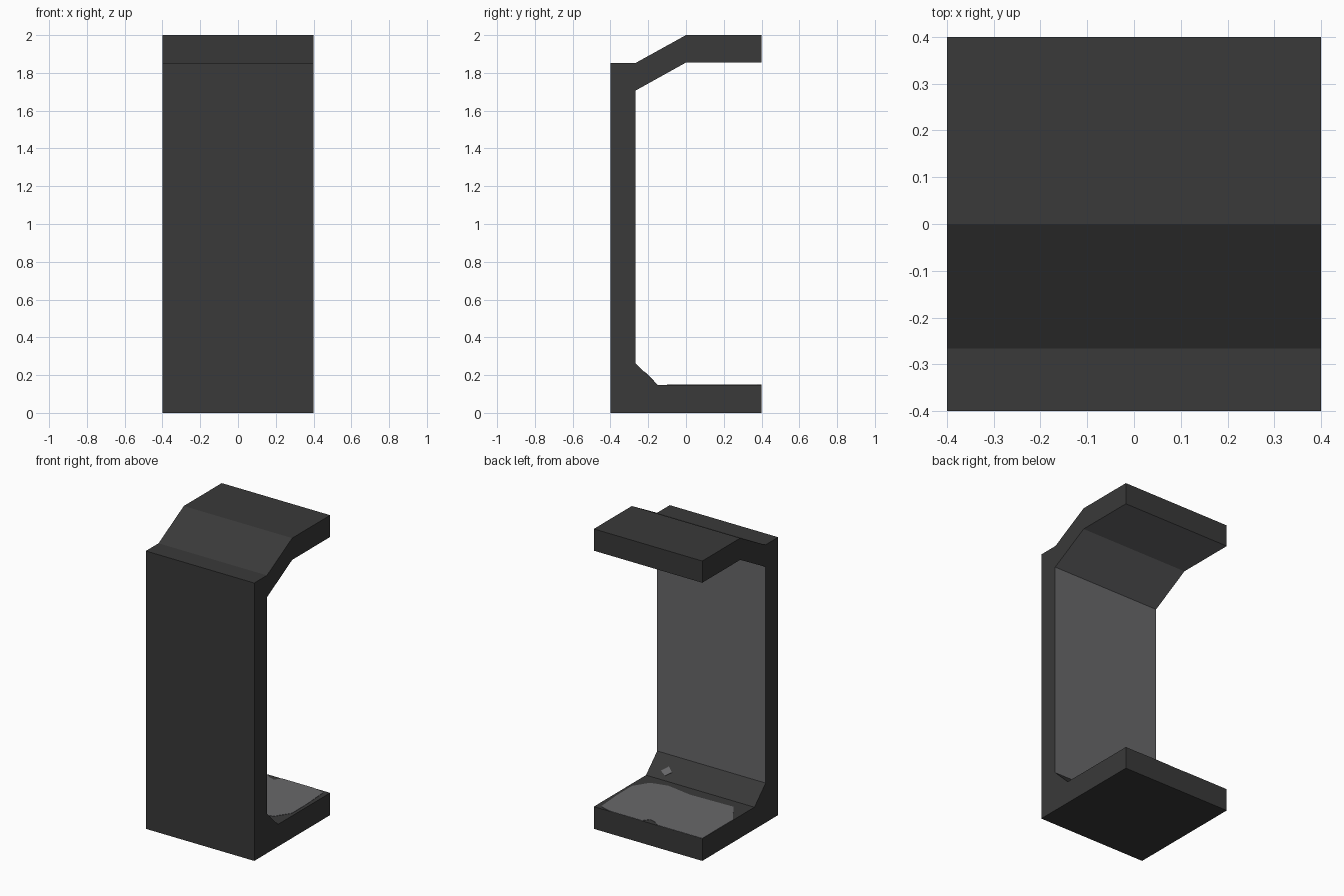
import bpy, bmesh
from mathutils import Vector

if "Cube" in bpy.data.objects:
    bpy.data.objects.remove(bpy.data.objects["Cube"])


def flat_colour(name, rgb):
    m = bpy.data.materials.new(name)
    m.diffuse_color = (*rgb, 1)
    m.use_nodes = True
    m.node_tree.nodes["Principled BSDF"].inputs["Base Color"].default_value = m.diffuse_color
    return m


dark = flat_colour("charcoal", (0.041, 0.041, 0.041))
light = flat_colour("mid grey", (0.138, 0.138, 0.144))


def prism(name, points, depth, mats, light_sides=()):
    """Extrude a planar outline by a vector; chosen sides use material 1."""
    bm = bmesh.new()
    a = [bm.verts.new(p) for p in points]
    b = [bm.verts.new(Vector(p) + Vector(depth)) for p in points]
    bm.faces.new(a)
    bm.faces.new(b[::-1])
    n = len(a)
    for i in range(n):
        j = (i + 1) % n
        f = bm.faces.new((a[i], b[i], b[j], a[j]))
        f.material_index = 1 if i in light_sides else 0
    bmesh.ops.recalc_face_normals(bm, faces=bm.faces)
    me = bpy.data.meshes.new(name)
    bm.to_mesh(me)
    bm.free()
    for m in mats:
        me.materials.append(m)
    ob = bpy.data.objects.new(name, me)
    bpy.context.collection.objects.link(ob)
    return ob


# C-shaped bracket, profile as (y, z); inner wall and upper underside are lighter
profile = [(-0.4, 0), (0.4, 0), (0.4, 0.148), (-0.15, 0.148), (-0.268, 0.264),
           (-0.268, 1.706), (0, 1.855), (0.4, 1.855), (0.4, 2), (0, 2),
           (-0.266, 1.853), (-0.4, 1.853)]
prism("bracket", [(-0.4, y, z) for y, z in profile], (0.8, 0, 0),
      [dark, light], light_sides=(4, 5, 6))

# Worn pale patch on the lower shelf
worn = [(0.365, 0.375), (0.378, 0.188), (0.379, 0.028), (0.315, -0.071),
        (0.20, -0.10), (0.018, -0.07), (-0.295, -0.08), (-0.399, 0.076),
        (-0.399, 0.399), (-0.07, 0.399), (-0.03, 0.37), (0.015, 0.357),
        (0.046, 0.399), (0.28, 0.399)]
prism("shelf_patch", [(x, y, 0.147) for x, y in worn], (0, 0, 0.003), [light])

# Small pale spot on the lower chamfer, placed by x and fraction up the slope
low, high = Vector((0, -0.15, 0.148)), Vector((0, -0.268, 0.264))
spot = [(0.315, 0.32), (0.276, 0.56), (0.238, 0.37), (0.274, 0.18)]
prism("chamfer_spot", [low.lerp(high, t) + Vector((x, 0, 0)) for x, t in spot],
      (0, 0.002, 0.002), [light])
